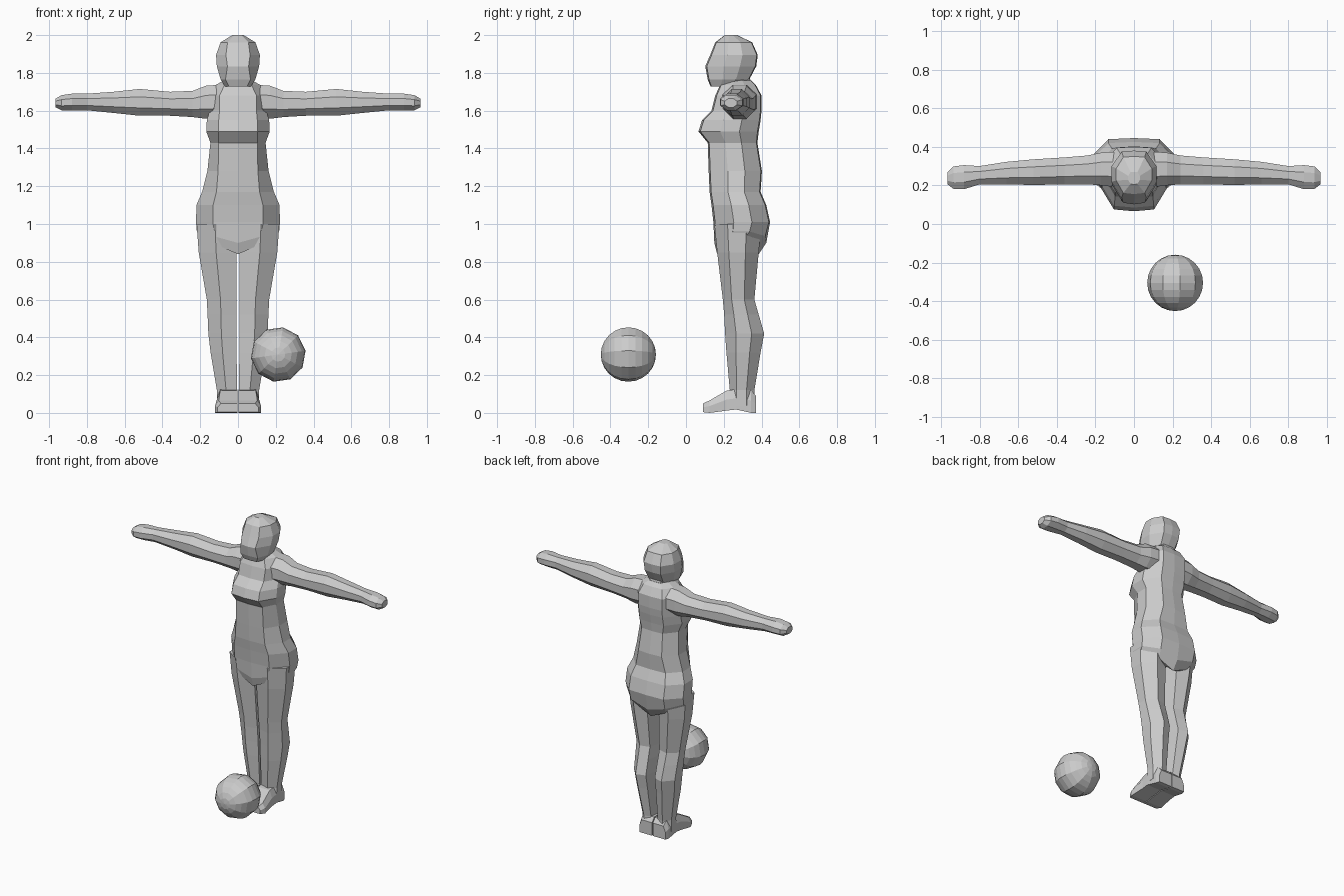
import bpy, bmesh, math
from mathutils import Vector, Matrix

grey = bpy.data.materials.new("plain grey")
grey.diffuse_color = (0.6, 0.6, 0.6, 1)


def finish(name, bm):
    bmesh.ops.recalc_face_normals(bm, faces=bm.faces)
    me = bpy.data.meshes.new(name)
    bm.to_mesh(me)
    bm.free()
    me.materials.append(grey)
    ob = bpy.data.objects.new(name, me)
    bpy.context.collection.objects.link(ob)
    return ob


def loft(name, rings, mirror=False):
    """Skin a list of equal-length point rings and cap both ends."""
    bm = bmesh.new()
    loops = [[bm.verts.new(p) for p in r] for r in rings]
    n = len(loops[0])
    for a, b in zip(loops, loops[1:]):
        for i in range(n):
            j = (i + 1) % n
            bm.faces.new((a[i], a[j], b[j], b[i]))
    bm.faces.new(loops[0])
    bm.faces.new(loops[-1])
    ob = finish(name, bm)
    if mirror:
        ob.modifiers.new("mirror", 'MIRROR')
    return ob


def body_ring(z, w, yf, yb, kf=0.55, kb=0.55, drop=0.0):
    """Ten-sided level ring; kf and kb set the flat front and back widths."""
    d = yb - yf
    half = [(kf * w, yf + .03 * d), (w, yf + .36 * d), (w, yb - .32 * d), (kb * w, yb - .02 * d)]
    pts = [(0, yf)] + half + [(0, yb)] + [(-x, y) for x, y in reversed(half)]
    return [(x, y, z - drop * (1 - abs(x) / w)) for x, y in pts]


# Torso with hips, waist, bust and shoulders
loft("torso", [body_ring(*r) for r in (
    (.93, .205, .165, .385, .5, .55, .09),
    (.96, .218, .150, .425, .55, .6, .06),
    (1.01, .222, .145, .445, .6, .6),
    (1.10, .220, .135, .425, .6, .6),
    (1.17, .190, .125, .395, .6, .6),
    (1.28, .162, .120, .402, .65, .55),
    (1.43, .146, .115, .378, .7, .55),
    (1.49, .168, .066, .385, .62, .55),
    (1.55, .165, .085, .395, .62, .55),
    (1.60, .150, .135, .400, .65, .6),
    (1.68, .150, .155, .400, .65, .6),
    (1.735, .120, .180, .370, .6, .6),
    (1.76, .075, .200, .345, .6, .6))])

# Neck
loft("neck", [body_ring(*r) for r in (
    (1.70, .09, .18, .36), (1.75, .075, .19, .345), (1.80, .07, .20, .33))])

# Head with a forward-pointing face
loft("head", [body_ring(*r) for r in (
    (1.728, .068, .130, .270, .7, .6),
    (1.765, .092, .115, .335, .72, .6),
    (1.835, .112, .102, .372, .5, .55),
    (1.895, .116, .128, .380, .55, .55),
    (1.962, .092, .155, .350, .6, .6),
    (2.0, .030, .205, .270, .6, .6))])


def leg_ring(z, xi, xo, yf, yb):
    w, d = xo - xi, yb - yf
    return [(xi + .02 * w, yf + .12 * d, z), (xi + .55 * w, yf, z), (xo, yf + .28 * d, z),
            (xo, yb - .32 * d, z), (xi + .62 * w, yb, z), (xi + .2 * w, yb - .1 * d, z)]


# Legs, slightly tapering with a full calf
loft("leg", [leg_ring(*r) for r in (
    (1.00, .003, .219, .150, .400),
    (.85, .003, .208, .165, .385),
    (.60, .004, .165, .195, .362),
    (.52, .004, .161, .202, .385),
    (.42, .004, .157, .207, .414),
    (.32, .004, .145, .214, .395),
    (.12, .004, .112, .232, .362),
    (.04, .004, .112, .225, .364))], True)


# Feet: cross-sections running from heel to toe
def foot_ring(y, xo, top, bottom):
    return [(.003, y, bottom), (xo, y, bottom), (xo, y, bottom + .55 * (top - bottom)),
            (.84 * xo, y, top), (.003, y, top)]


loft("foot", [foot_ring(*r) for r in (
    (.370, .100, .09, .0), (.345, .108, .12, .0), (.265, .112, .125, .018),
    (.215, .112, .118, .012), (.125, .122, .066, .0), (.090, .108, .050, .004))], True)


# Arms: eight-sided cross-sections running outwards
def arm_ring(x, yf, yb, zb, zt):
    cy, cz, ry, rz = (yf + yb) / 2, (zb + zt) / 2, (yb - yf) / 2, (zt - zb) / 2
    pts = []
    for i in range(8):
        a = math.radians(22.5 + 45 * i)
        pts.append((x, cy + 1.08 * ry * math.cos(a), cz + 1.08 * rz * math.sin(a)))
    return pts


loft("arm", [arm_ring(*r) for r in (
    (.09, .190, .375, 1.56, 1.738),
    (.17, .200, .370, 1.557, 1.732),
    (.24, .205, .355, 1.566, 1.705),
    (.36, .205, .345, 1.573, 1.700),
    (.52, .202, .335, 1.573, 1.715),
    (.66, .205, .322, 1.588, 1.700),
    (.80, .205, .300, 1.602, 1.690),
    (.88, .180, .305, 1.602, 1.690),
    (.935, .182, .298, 1.602, 1.682),
    (.965, .205, .270, 1.618, 1.664))], True)

# Ball with its poles facing front and back
bm = bmesh.new()
bmesh.ops.create_uvsphere(bm, u_segments=10, v_segments=12, radius=.146)
bmesh.ops.transform(bm, verts=bm.verts, matrix=Matrix.Translation((.213, -.305, .309))
                    @ Matrix.Rotation(math.radians(10), 4, 'Y')
                    @ Matrix.Rotation(math.radians(90), 4, 'X'))
finish("ball", bm)
